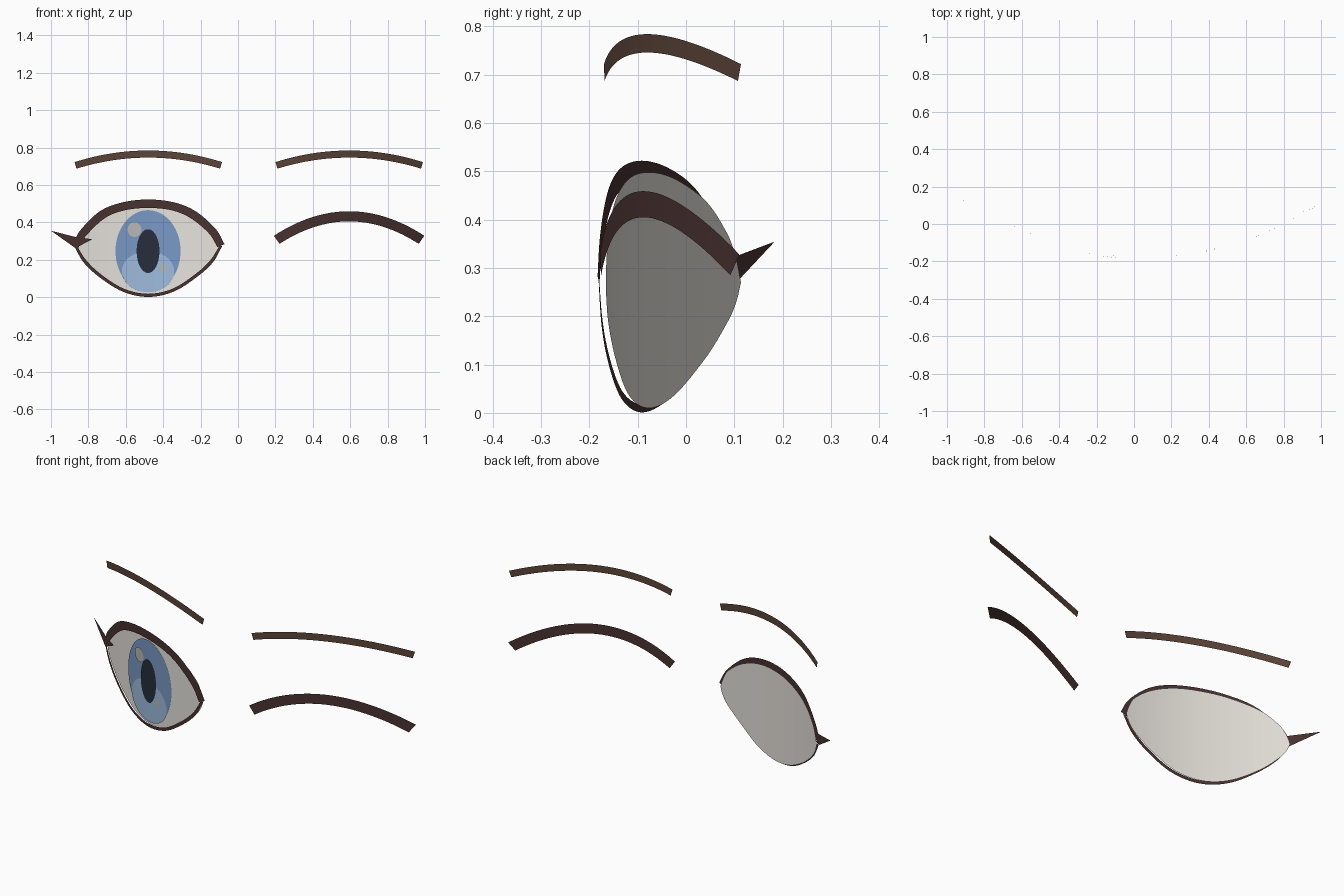
import bpy, math

if "Cube" in bpy.data.objects:
    bpy.data.objects.remove(bpy.data.objects["Cube"])

FACE_X = 0.0575   # symmetry line of the face
EYE_X = -0.481    # centre of the open eye


def face_y(x):
    return -0.1766 + 0.335 * (x - FACE_X) ** 2


def material(name, rgb):
    m = bpy.data.materials.new(name)
    m.diffuse_color = (*rgb, 1)
    m.use_nodes = True
    m.node_tree.nodes["Principled BSDF"].inputs["Base Color"].default_value = m.diffuse_color
    return m


LASH = material("lash_brown", (0.065, 0.032, 0.030))
BROW = material("brow_brown", (0.105, 0.058, 0.040))
WHITE = material("eye_white", (0.80, 0.77, 0.72))
BLUE = material("iris_blue", (0.19, 0.32, 0.56))
LIGHT = material("iris_light_blue", (0.34, 0.50, 0.72))
DARK = material("pupil_dark", (0.020, 0.026, 0.045))
SHINE = material("highlight_grey", (0.48, 0.48, 0.47))


def smooth_path(pts, steps=8):
    """Catmull-Rom curve through 2D points."""
    p = [tuple(2 * a - b for a, b in zip(pts[0], pts[1]))] + list(pts)
    p.append(tuple(2 * a - b for a, b in zip(pts[-1], pts[-2])))
    out = []
    for i in range(1, len(p) - 2):
        for s in range(steps):
            t = s / steps
            out.append(tuple(0.5 * (2 * b + (c - a) * t + (2 * a - 5 * b + 4 * c - d) * t * t
                                    + (3 * b - a - 3 * c + d) * t ** 3)
                             for a, b, c, d in zip(*p[i - 1:i + 3])))
    return out + [pts[-1]]


def strip(name, upper, lower, offset, mat):
    """Thin sheet between two (x, z) curves, laid on the curved face."""
    n = len(upper)
    verts = [(x, face_y(x) + offset, z) for x, z in upper + lower]
    faces = [(n + i, n + i + 1, i + 1, i) for i in range(n - 1)]
    me = bpy.data.meshes.new(name)
    me.from_pydata(verts, [], faces)
    me.validate()
    me.materials.append(mat)
    me.shade_smooth()
    ob = bpy.data.objects.new(name, me)
    bpy.context.collection.objects.link(ob)
    return ob


def ellipse(name, cx, cz, rx, rz, offset, mat, n=32):
    ang = [math.pi * (1 - i / n) for i in range(n + 1)]
    ang[0], ang[-1] = math.pi * 0.995, math.pi * 0.005
    strip(name, [(cx + rx * math.cos(a), cz + rz * math.sin(a)) for a in ang],
          [(cx + rx * math.cos(a), cz - rz * math.sin(a)) for a in ang], offset, mat)


def arch(name, cx, half_top, half_low, top, low, offset, mat, n=32):
    """Parabolic band; top and low are (end z, peak z)."""
    def curve(h, ends):
        ts = [2 * i / n - 1 for i in range(n + 1)]
        return [(cx + h * t, ends[1] + (ends[0] - ends[1]) * t * t) for t in ts]
    strip(name, curve(half_top, top), curve(half_low, low), offset, mat)


# Eye white
xs = [-0.868, -0.852, -0.82, -0.74, -0.61, -0.48, -0.35, -0.23, -0.14, -0.108, -0.092]
up = [0.272, 0.32, 0.373, 0.44, 0.485, 0.498, 0.485, 0.44, 0.373, 0.32, 0.275]
lo = [0.268, 0.228, 0.185, 0.112, 0.036, 0.010, 0.036, 0.112, 0.185, 0.228, 0.271]
strip("eye_white", smooth_path(list(zip(xs, up))), smooth_path(list(zip(xs, lo))), 0.003, WHITE)

# Iris, pupil and highlights, layered forwards
ellipse("iris", EYE_X, 0.246, 0.174, 0.219, -0.003, BLUE)
ellipse("iris_glow", EYE_X, 0.136, 0.140, 0.110, -0.005, LIGHT)
ellipse("pupil", EYE_X, 0.246, 0.061, 0.117, -0.007, DARK)
ellipse("large_highlight", -0.553, 0.361, 0.037, 0.039, -0.009, SHINE)
ellipse("small_highlight", -0.401, 0.157, 0.018, 0.019, -0.009, SHINE)

# Upper and lower lash lines of the open eye
strip("upper_lash",
      smooth_path([(-0.872, 0.295), (-0.845, 0.355), (-0.74, 0.458), (-0.62, 0.506), (-0.48, 0.522),
                   (-0.34, 0.506), (-0.225, 0.458), (-0.12, 0.365), (-0.072, 0.283)]),
      smooth_path([(-0.855, 0.262), (-0.815, 0.325), (-0.715, 0.42), (-0.61, 0.463), (-0.48, 0.477),
                   (-0.35, 0.463), (-0.25, 0.42), (-0.155, 0.34), (-0.110, 0.267)]),
      -0.012, LASH)
strip("lower_lash",
      smooth_path([(-0.858, 0.268), (-0.81, 0.195), (-0.73, 0.120), (-0.61, 0.045), (-0.48, 0.018),
                   (-0.35, 0.045), (-0.232, 0.120), (-0.150, 0.195), (-0.098, 0.275)]),
      smooth_path([(-0.870, 0.262), (-0.825, 0.185), (-0.74, 0.106), (-0.615, 0.029), (-0.48, 0.001),
                   (-0.345, 0.029), (-0.222, 0.106), (-0.135, 0.185), (-0.085, 0.272)]),
      -0.011, LASH)

# Lash wing at the outer corner
strip("lash_wing", [(-0.997, 0.354), (-0.87, 0.322), (-0.783, 0.310)],
      [(-0.996, 0.352), (-0.869, 0.262), (-0.782, 0.308)], -0.014, LASH)

# Closed eye
arch("closed_lash", 0.594, 0.402, 0.372, (0.328, 0.459), (0.285, 0.405), -0.008, LASH)

# Brows, mirrored about the face line
for side, name in ((-1, "left_brow"), (1, "right_brow")):
    arch(name, FACE_X + side * 0.537, 0.394, 0.384, (0.722, 0.784), (0.687, 0.746), 0.0, BROW)
